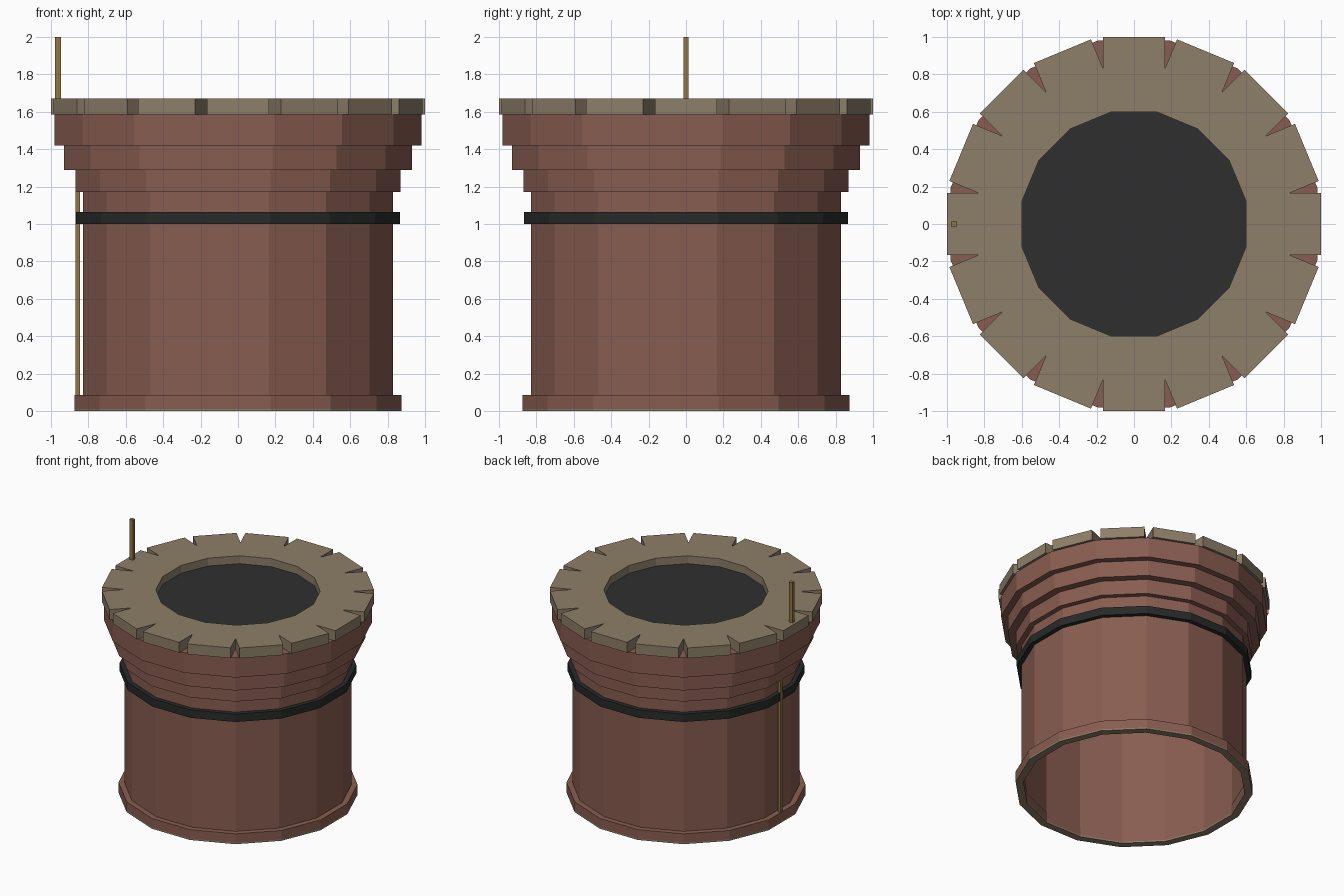
import bpy
import bmesh
from math import cos, sin, tan, pi
from mathutils import Matrix, Vector

cube = bpy.data.objects.get("Cube")
if cube:
    bpy.data.objects.remove(cube, do_unlink=True)

SIDES = 16
STEP = 2 * pi / SIDES
LIP_BOTTOM, LIP_TOP = 1.585, 1.67


def material(name, r, g, b):
    mat = bpy.data.materials.new(name)
    mat.use_nodes = True
    mat.diffuse_color = (r, g, b, 1)
    mat.node_tree.nodes["Principled BSDF"].inputs["Base Color"].default_value = (r, g, b, 1)
    return mat


brick = material("red_brick", 0.25, 0.11, 0.082)
stone = material("tan_stone", 0.27, 0.21, 0.14)
iron = material("black_iron", 0.021, 0.023, 0.023)
dark = material("dark_opening", 0.028, 0.028, 0.028)
brass = material("brass", 0.28, 0.18, 0.06)


def finish(name, bm, mat):
    bmesh.ops.remove_doubles(bm, verts=bm.verts, dist=0.0001)
    bmesh.ops.recalc_face_normals(bm, faces=bm.faces)
    mesh = bpy.data.meshes.new(name)
    bm.to_mesh(mesh)
    bm.free()
    mesh.materials.append(mat)
    obj = bpy.data.objects.new(name, mesh)
    bpy.context.collection.objects.link(obj)
    return obj


def corner(apothem, i, z):
    """Corner i of a polygon whose flat sides face the axes."""
    a = (i + 0.5) * STEP
    r = apothem / cos(STEP / 2)
    return (r * cos(a), r * sin(a), z)


def ring(name, profile, mat):
    """Faceted ring swept from a closed (apothem, z) profile."""
    bm = bmesh.new()
    loops = [[bm.verts.new(corner(r, i, z)) for i in range(SIDES)] for r, z in profile]
    for a, b in zip(loops, loops[1:] + loops[:1]):
        for i in range(SIDES):
            j = (i + 1) % SIDES
            bm.faces.new((a[i], a[j], b[j], b[i]))
    return finish(name, bm, mat)


def band(name, inner, outer, low, high, mat):
    return ring(name, [(inner, low), (outer, low), (outer, high), (inner, high)], mat)


def box(name, centre, size, mat):
    bm = bmesh.new()
    bmesh.ops.create_cube(bm, size=1, matrix=Matrix.LocRecScale(centre, None, size)
                          if hasattr(Matrix, "LocRecScale")
                          else Matrix.LocRotScale(Vector(centre), None, Vector(size)))
    return finish(name, bm, mat)


# Hollow shaft with a stepped, flaring head
ring("brick_tower", [
    (0.82, 0.01), (0.83, 0.01), (0.83, 1.17), (0.87, 1.17), (0.87, 1.29),
    (0.93, 1.29), (0.93, 1.42), (0.98, 1.42), (0.98, LIP_BOTTOM), (0.82, LIP_BOTTOM),
], brick)

# Foot course on a thin mortar bed
band("foot_course", 0.815, 0.873, 0.012, 0.085, brick)
band("mortar_bed", 0.815, 0.873, 0, 0.012, stone)

# Iron strap
band("iron_strap", 0.825, 0.865, 1.0, 1.065, iron)

# Notched stone lip made of sixteen slabs
bm = bmesh.new()
half = 0.165
apex = half / tan(STEP / 2)
for i in range(SIDES):
    turn = Matrix.Rotation(i * STEP, 3, "Z")
    inner = 0.6 * tan(STEP / 2)
    outline = [(0.6, -inner), (apex, -half), (1, -half), (1, half), (apex, half), (0.6, inner)]
    low, high = ([bm.verts.new(turn @ Vector((x, y, z))) for x, y in outline]
                 for z in (LIP_BOTTOM, LIP_TOP))
    bm.faces.new(low)
    bm.faces.new(high)
    for a in (1, 2, 3, 5):
        b = (a + 1) % len(outline)
        bm.faces.new((low[a], low[b], high[b], high[a]))
finish("stone_lip", bm, stone)

# Dark floor closing the opening
bm = bmesh.new()
bm.faces.new([bm.verts.new(corner(0.6, i, 1.605)) for i in range(SIDES)])
finish("opening_floor", bm, dark)

# Rod up the side and mast on the lip
box("side_rod", (-0.857, 0, 0.63), (0.022, 0.028, 1.09), brass)
box("top_mast", (-0.962, 0, 1.83), (0.032, 0.028, 0.34), brass)
